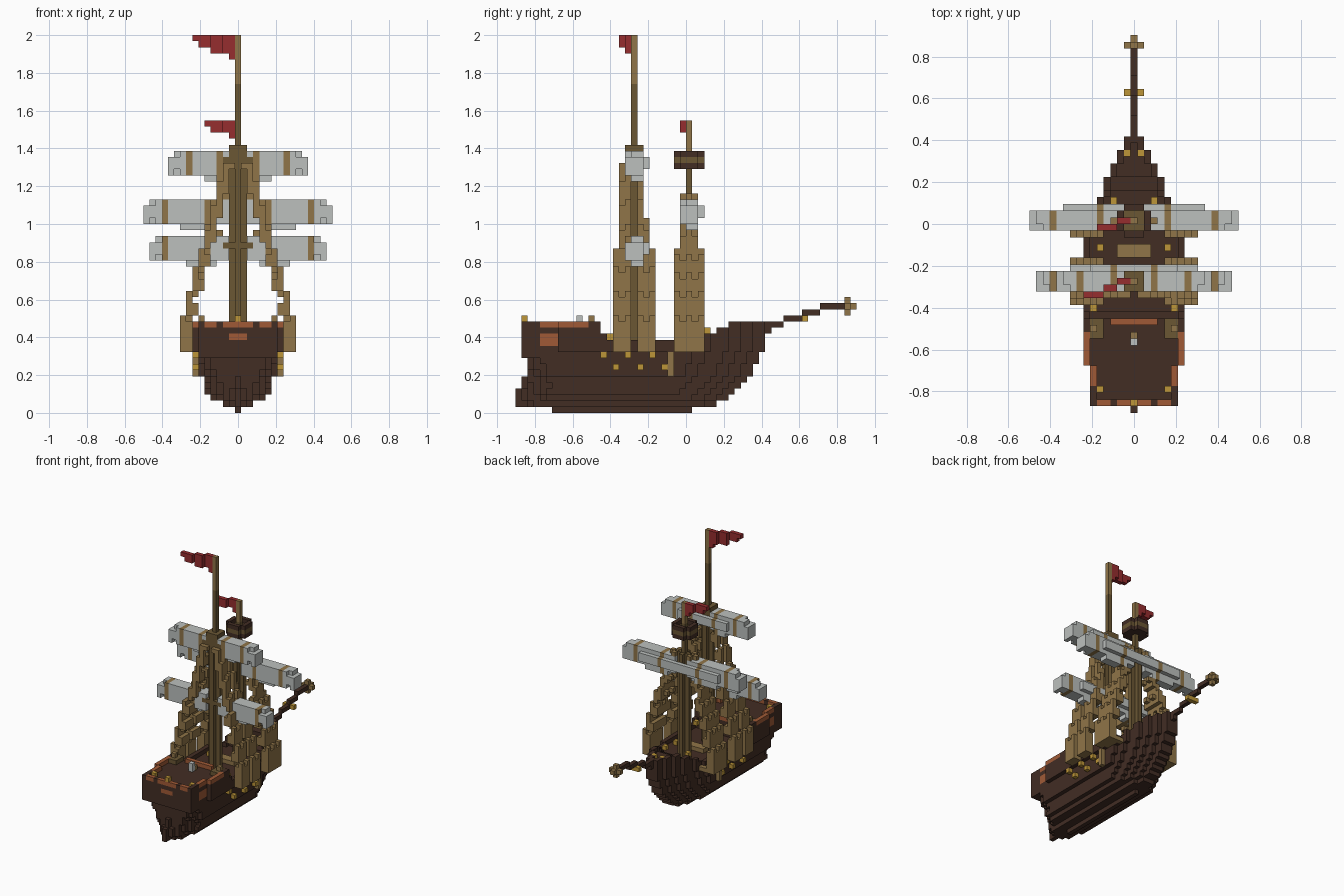
import bpy, bmesh

V = 2 / 62  # edge length of one block

cube = bpy.data.objects.get("Cube")
if cube:
    bpy.data.objects.remove(cube, do_unlink=True)


def make_material(name, hex_code):
    rgb = [int(hex_code[i:i + 2], 16) / 255 for i in (0, 2, 4)]
    col = [c / 12.92 if c < 0.04045 else ((c + 0.055) / 1.055) ** 2.4 for c in rgb] + [1]
    mat = bpy.data.materials.new(name)
    mat.use_nodes = True
    mat.diffuse_color = col
    mat.node_tree.nodes["Principled BSDF"].inputs["Base Color"].default_value = col
    mat.node_tree.nodes["Principled BSDF"].inputs["Roughness"].default_value = 0.9
    return mat


COLOURS = {"dark_brown": "422D24", "tan": "907548", "dark_tan": "6B5734", "sail_grey": "BCC0BE",
           "flag_red": "962D2F", "rust_orange": "A05A36", "brass_yellow": "BE9638"}
MATS = {name: make_material(name, code) for name, code in COLOURS.items()}
BROWN, TAN, DARK, GREY, RED, ORANGE, YELLOW = COLOURS


def fill(cells, xs, ys, zs, mat, mirror=False):
    """Fill a half-open range of blocks with one colour."""
    for x in range(*xs):
        for y in range(*ys):
            for z in range(*zs):
                cells[x, y, z] = mat
                if mirror:
                    cells[-x, y, z] = mat


def build(name, cells):
    """Make a mesh from the exposed sides of the blocks."""
    bm = bmesh.new()
    used = sorted(set(cells.values()))
    verts = {}

    def vert(p):
        if p not in verts:
            verts[p] = bm.verts.new(((p[0] - 0.5) * V, p[1] * V, p[2] * V))
        return verts[p]

    for cell, mat in cells.items():
        for axis in range(3):
            for side in (0, 1):
                near = list(cell)
                near[axis] += 2 * side - 1
                if tuple(near) in cells:
                    continue
                a, b = (axis + 1) % 3, (axis + 2) % 3
                ring = []
                for da, db in ((0, 0), (1, 0), (1, 1), (0, 1)):
                    p = list(cell)
                    p[axis] += side
                    p[a] += da
                    p[b] += db
                    ring.append(vert(tuple(p)))
                face = bm.faces.new(ring if side else ring[::-1])
                face.material_index = used.index(mat)
    mesh = bpy.data.meshes.new(name)
    bm.to_mesh(mesh)
    bm.free()
    for mat in used:
        mesh.materials.append(MATS[mat])
    obj = bpy.data.objects.new(name, mesh)
    bpy.context.collection.objects.link(obj)


# Hull: half breadth from the cross-section, the bow curve and the stern taper
SECTION = [0, 2, 4, 5, 5, 5, 6, 6, 6, 6] + [7] * 5
BOW_END = [1, 5, 7, 8, 9, 10, 11, 11, 12, 12, 13, 13, 13, 13, 13]
BOW_STEPS = (2, 4, 6, 9, 11, 14)


def stern_start(z):
    return -22 if z == 0 else -26 if 4 <= z < 9 else -27


def half_breadth(y, z):
    bow = 1 + sum(BOW_END[z] - 1 - y >= s for s in BOW_STEPS)
    if z < 9:
        stern = int((y - stern_start(z)) * 0.8 + z * 0.6)
    else:
        stern = 6 if y < -21 else 7
    return min(SECTION[z], bow, stern)


def hull_top(y):
    if y < -14 or y >= 7:
        return 15
    return 14 if y >= 5 else 13 if y >= 3 or y == -14 else 12


hull = {}
for z in range(15):
    for y in range(stern_start(z), BOW_END[z]):
        if z >= hull_top(y):
            continue
        n = half_breadth(y, z)
        end = y == -27 or y == BOW_END[z] - 1
        for x in range(-n, n + 1):
            rim = abs(x) == n or end
            if z >= hull_top(y) - 1 and not rim:
                continue
            mat = BROWN
            if rim and y < -14:
                if z == 14 and (-24 <= y < -16 or y == -27 and abs(x) not in (3, 6)):
                    mat = ORANGE
                if z in (11, 12) and -24 <= y < -21 and abs(x) == n:
                    mat = ORANGE
                if z == 12 and y == -27 and abs(x) <= 1:
                    mat = ORANGE
            hull[x, y, z] = mat
fill(hull, (0, 1), (-28, -25), (1, 4), BROWN)
fill(hull, (0, 1), (-27, -25), (4, 6), BROWN)
fill(hull, (-3, 4), (-15, -14), (14, 15), ORANGE)
build("hull", hull)

# Brass pegs along the hull and lamps on the decks
fittings = {}
for y, z in ((-14, 9), (-10, 9), (-6, 9), (-12, 7), (-8, 7), (-4, 7)):
    fill(fittings, (7, 8), (y, y + 1), (z, z + 1), YELLOW, True)
for x, y, z in ((5, -25, 14), (5, -4, 11), (6, -13, 12), (3, 3, 13), (1, 10, 14)):
    fill(fittings, (x, x + 1), (y, y + 1), (z, z + 1), YELLOW, True)
fill(fittings, (0, 1), (-27, -26), (15, 16), YELLOW)
build("brass_fittings", fittings)

# Deck furniture: hatch, stairs, wheel and side ladders
deck = {}
fill(deck, (-2, 3), (-5, -3), (11, 12), TAN)
fill(deck, (5, 7), (-17, -14), (14, 15), DARK, True)
fill(deck, (0, 1), (-18, -17), (14, 16), GREY)
fill(deck, (0, 1), (-17, -16), (14, 15), TAN)
fill(deck, (6, 7), (-16, -15), (15, 16), TAN, True)
fill(deck, (7, 8), (-3, -2), (6, 11), TAN, True)
build("deck_furniture", deck)

# Bowsprit
sprit = {}
for y0, y1, z in ((12, 14, 13), (13, 16, 14), (16, 19, 15), (19, 22, 16), (22, 26, 17)):
    fill(sprit, (0, 1), (y0, y1), (z, z + 1), BROWN)
fill(sprit, (-1, 2), (19, 20), (15, 16), YELLOW)
fill(sprit, (-1, 2), (26, 27), (17, 18), TAN)
fill(sprit, (0, 1), (26, 27), (16, 19), TAN)
fill(sprit, (0, 1), (27, 28), (17, 18), TAN)
build("bowsprit", sprit)


def mast(name, y, thick_top, dark_top, top):
    cells = {}
    fill(cells, (-1, 2), (y, y + 1), (11, thick_top), DARK)
    fill(cells, (0, 1), (y - 1, y + 2), (11, thick_top), DARK)
    fill(cells, (0, 1), (y, y + 1), (thick_top, dark_top), DARK)
    fill(cells, (0, 1), (y, y + 1), (dark_top, top), TAN)
    return cells


main = mast("main_mast", -9, 42, 54, 62)
fill(main, (-2, 3), (-10, -7), (40, 42), DARK)
fill(main, (-1, 2), (-10, -7), (42, 44), DARK)
fill(main, (-2, 3), (-10, -7), (27, 28), DARK)
build("main_mast", main)
build("fore_mast", mast("fore_mast", 0, 36, 43, 48))

# Crow's nest: a small bowl with a lighter band
nest = {}
for z in range(40, 43):
    r = 1 if z == 40 else 2
    for x in range(-2, 3):
        for y in range(-2, 3):
            if abs(x) + abs(y) < 4 and (z < 42 or max(abs(x), abs(y)) == 2 or abs(x) + abs(y) == 0):
                nest[x, y, z] = DARK if z == 41 else BROWN
build("crows_nest", nest)


def flag(name, y, strips):
    """Each strip: outer x, inner x, offset in y, bottom z, top z."""
    cells = {}
    for x0, x1, dy, z0, z1 in strips:
        fill(cells, (x0, x1), (y + dy, y + dy + 1), (z0, z1), RED)
    build(name, cells)


flag("main_flag", -9, ((-7, -6, -2, 61, 62), (-6, -4, -2, 60, 62), (-4, -2, -1, 59, 62),
                       (-2, -1, 0, 59, 62), (-1, 0, 0, 58, 62)))
flag("fore_flag", 0, ((-5, -4, -1, 47, 48), (-4, -2, -1, 46, 48), (-2, -1, 0, 46, 48), (-1, 0, 0, 45, 48)))


def furled_sail(name, half, y, z, bands):
    """Rolled sail on a yard, tied with tan bands."""
    cells = {}
    for start, end, dy, dz in ((2, half, (0, 1), (1, 3)), (2, half, (1, 3), (0, 4)),
                               (0, half - 4, (3, 4), (1, 3)), (2, half - 1, (0, 1), (0, 4)),
                               (4, half - 5, (1, 3), (-1, 0)), (half, half + 1, (0, 3), (0, 3))):
        fill(cells, (start, end), (y + dy[0], y + dy[1]), (z + dz[0], z + dz[1]), GREY, True)
    for x, cy, cz in cells:
        if abs(x) in bands:
            cells[x, cy, cz] = TAN
    build(name, cells)


furled_sail("main_upper_sail", 11, -10, 39, (3, 8))
furled_sail("main_lower_sail", 14, -10, 25, (5, 12))
furled_sail("fore_sail", 15, -1, 31, (5, 12))


def shrouds(name, columns, slope):
    """Stepped rope ladders leaning in toward the mast; columns give y and top z."""
    cells = {}
    for y, top in columns:
        for z in range(10, top):
            lean = max(0, z - 15 + (y % 2))
            x = 9 - int((lean + slope - 1) / slope)
            fill(cells, (x - (z < 15 or z % 4 < 2), x + 1), (y, y + 1), (z, z + 1), TAN, True)
        fill(cells, (6, 10), (y, y + 1), (10, 11), TAN, True)
    build(name, cells)


shrouds("main_shrouds", [(-12, 27), (-11, 41), (-10, 41), (-8, 41), (-7, 32), (-6, 27)], 3.7)
shrouds("fore_shrouds", [(-2, 27), (-1, 36), (0, 36), (1, 36), (2, 27)], 3.3)
